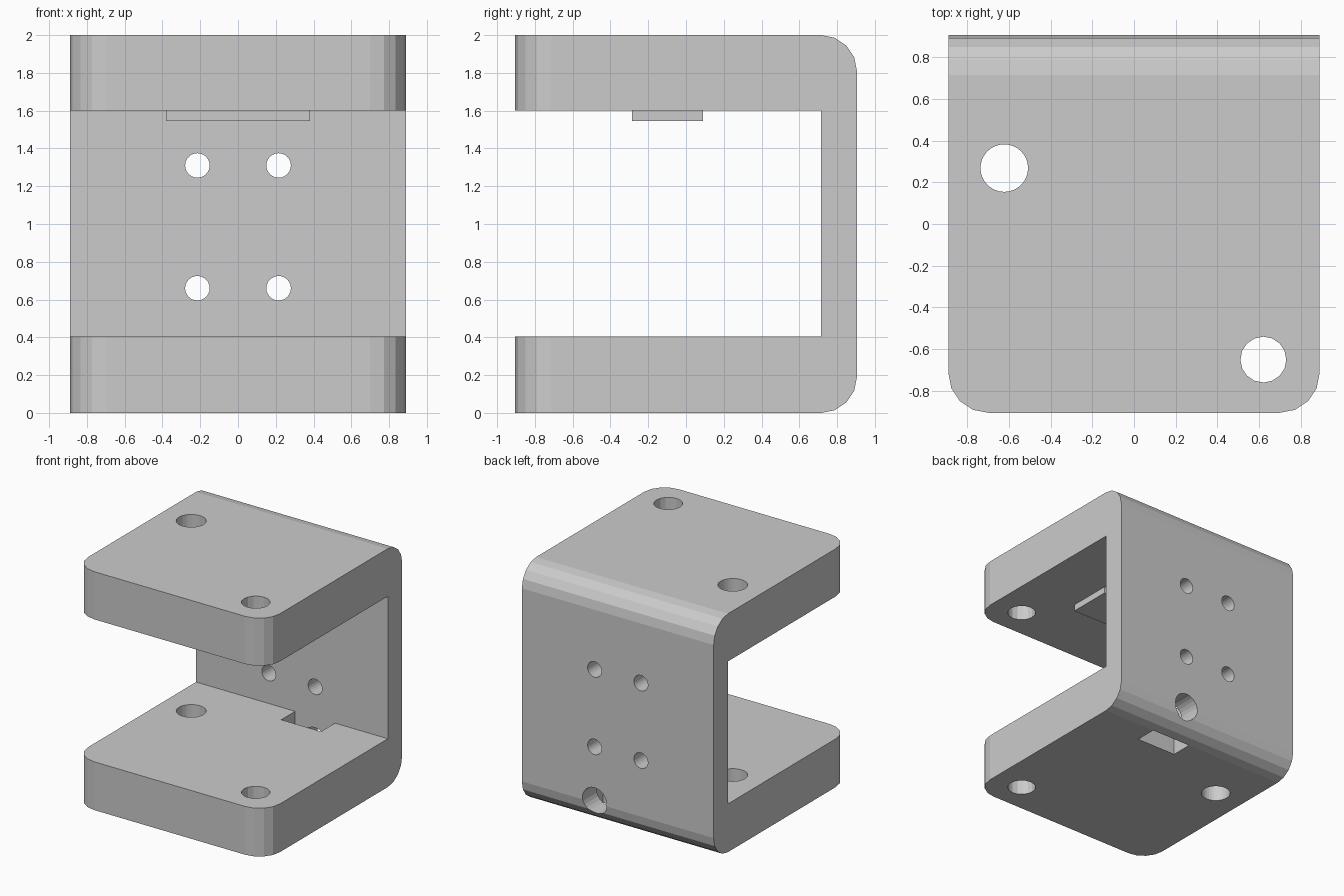
import bpy
import bmesh
from math import radians
from mathutils import Matrix, Vector

cube = bpy.data.objects.get("Cube")
if cube:
    bpy.data.objects.remove(cube, do_unlink=True)

HALF_W, HALF_D, HEIGHT = 0.89, 0.905, 2.0
FLOOR, CEILING, WALL = 0.405, 1.6, 0.715
CORNER = 0.19

grey = bpy.data.materials.new("plain grey")
grey.use_nodes = True
colour = (0.6, 0.6, 0.6, 1)
grey.diffuse_color = colour
grey.node_tree.nodes["Principled BSDF"].inputs["Base Color"].default_value = colour


def make_object(name, bm):
    bmesh.ops.recalc_face_normals(bm, faces=bm.faces)
    mesh = bpy.data.meshes.new(name)
    bm.to_mesh(mesh)
    bm.free()
    mesh.materials.append(grey)
    obj = bpy.data.objects.new(name, mesh)
    bpy.context.collection.objects.link(obj)
    return obj


def box(name, low, high):
    low, high = Vector(low), Vector(high)
    bm = bmesh.new()
    matrix = Matrix.Translation((low + high) / 2) @ Matrix.Diagonal((*(high - low), 1))
    bmesh.ops.create_cube(bm, size=1, matrix=matrix)
    return make_object(name, bm)


def cylinder(name, centre, radius, length, axis, sides):
    bm = bmesh.new()
    matrix = Matrix.Translation(centre)
    if axis == "y":
        matrix = matrix @ Matrix.Rotation(radians(90), 4, "X")
    bmesh.ops.create_cone(bm, cap_ends=True, segments=sides, radius1=radius,
                          radius2=radius, depth=length, matrix=matrix)
    return make_object(name, bm)


def cut(target, cutter):
    mod = target.modifiers.new(cutter.name, "BOOLEAN")
    mod.operation = "DIFFERENCE"
    mod.solver = "EXACT"
    mod.object = cutter
    bpy.context.view_layer.objects.active = target
    bpy.ops.object.modifier_apply(modifier=mod.name)
    bpy.data.objects.remove(cutter, do_unlink=True)


# C-shaped bracket: side profile extruded across the width
profile = [(-HALF_D, 0), (HALF_D, 0), (HALF_D, HEIGHT), (-HALF_D, HEIGHT),
           (-HALF_D, CEILING), (WALL, CEILING), (WALL, FLOOR), (-HALF_D, FLOOR)]
bm = bmesh.new()
face = bm.faces.new([bm.verts.new((-HALF_W, y, z)) for y, z in profile])
extruded = bmesh.ops.extrude_face_region(bm, geom=[face])
bmesh.ops.translate(bm, vec=(2 * HALF_W, 0, 0),
                    verts=[v for v in extruded["geom"] if isinstance(v, bmesh.types.BMVert)])


# Round the upright front corners and the long back edges
def is_rounded(edge):
    a, b = (v.co for v in edge.verts)
    upright = abs(a.z - b.z) > 0.1 and abs(a.y - b.y) < 0.01 and a.y < -0.9
    along_back = abs(a.x - b.x) > 0.1 and a.y > 0.9
    return upright or along_back


bmesh.ops.bevel(bm, geom=[e for e in bm.edges if is_rounded(e)], offset=CORNER,
                offset_type="OFFSET", segments=4, profile=0.5, affect="EDGES")
bracket = make_object("bracket", bm)

# Bolt holes through both plates
cut(bracket, cylinder("rear_bolt_hole", (-0.622, 0.268, 1), 0.114, 2.4, "z", 32))
cut(bracket, cylinder("front_bolt_hole", (0.62, -0.65, 1), 0.11, 2.4, "z", 16))

# Four screw holes in the back wall
for x in (-0.215, 0.215):
    for z in (0.66, 1.31):
        cut(bracket, cylinder("screw_hole", (x, 0.9, z), 0.065, 0.6, "y", 24))

# Slot through the bottom plate, and the round port leading into it
cut(bracket, box("slot", (0.03, 0.53, -0.1), (0.4, WALL, 0.5)))
cut(bracket, cylinder("port", (0.215, 0.92, 0.205), 0.113, 0.6, "y", 24))

# Locating pad under the top plate
box("locating_pad", (-0.38, -0.285, 1.545), (0.38, 0.09, CEILING))
